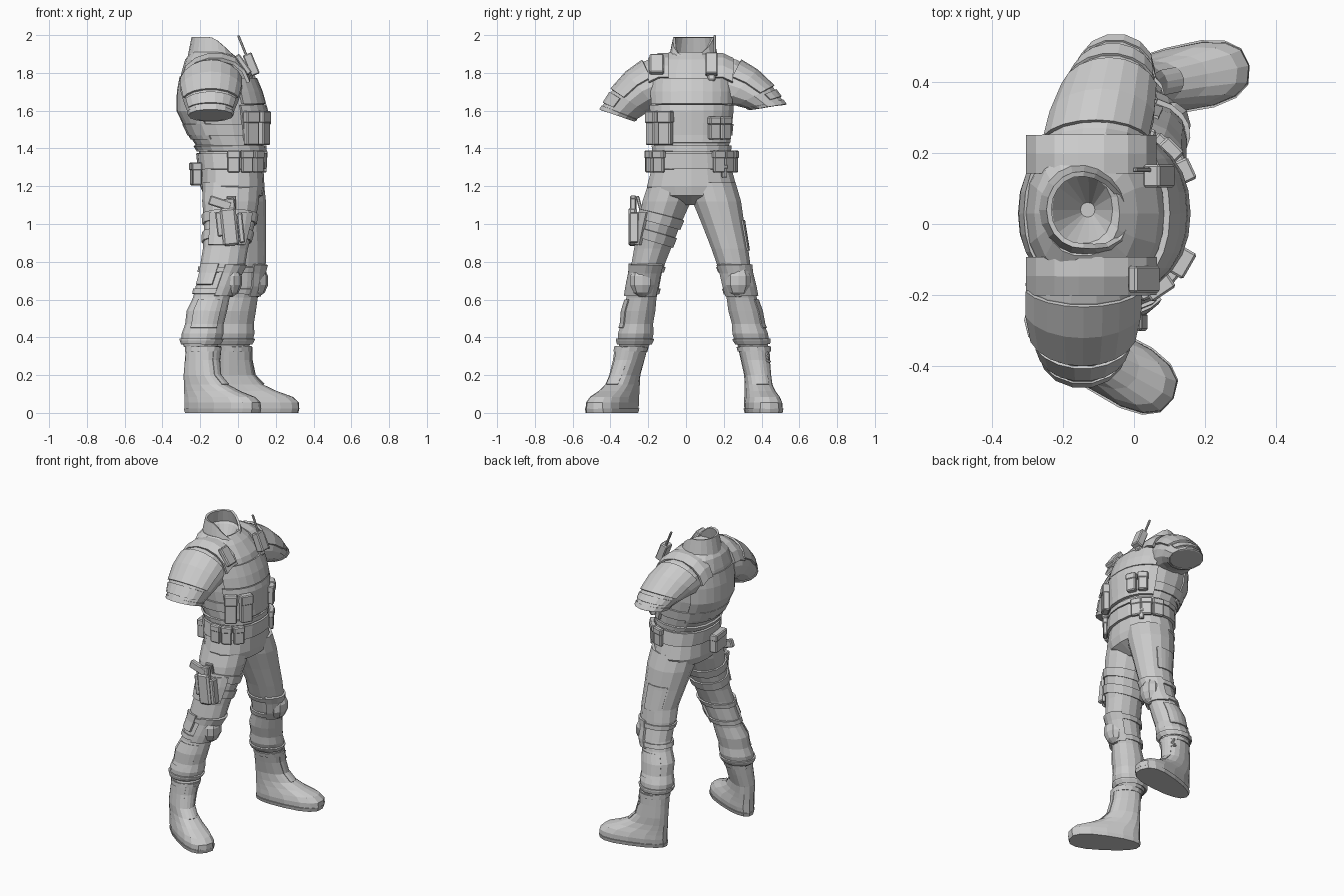
import bpy, bmesh
from math import sin, cos, radians, pi
from mathutils import Vector, Matrix

if "Cube" in bpy.data.objects:
    bpy.data.objects.remove(bpy.data.objects["Cube"])

P = .9  # boxy torso outline

# Linear lookup in a table whose first column is height
def at(table, z):
    t = sorted(table)
    z = min(max(z, t[0][0]), t[-1][0])
    for a, b in zip(t, t[1:]):
        if z <= b[0]:
            f = (z - a[0]) / (b[0] - a[0])
            return [u + (w - u) * f for u, w in zip(a, b)]

# A ring is z, x, y, radius_x, radius_y, tilt about x
def point(ring, a, off=0.0, power=1.0):
    z, x, y, rx, ry, tilt = ring
    c, s = [abs(v) ** power * (1 if v > 0 else -1) for v in (cos(a), sin(a))]
    v = (ry + off) * s
    return Vector((x + (rx + off) * c, y + v * cos(tilt), z + v * sin(tilt)))

def finish(name, bm):
    me = bpy.data.meshes.new(name)
    bm.to_mesh(me)
    bm.free()
    ob = bpy.data.objects.new(name, me)
    bpy.context.collection.objects.link(ob)
    return ob

def grid(name, rows, closed=True, caps=True, thick=0):
    bm = bmesh.new()
    vs = [[bm.verts.new(p) for p in r] for r in rows]
    n = len(vs[0])
    for a, b in zip(vs, vs[1:]):
        for i in range(n if closed else n - 1):
            j = (i + 1) % n
            bm.faces.new((a[i], a[j], b[j], b[i]))
    if closed and caps:
        bm.faces.new(vs[0])
        bm.faces.new(vs[-1])
    bmesh.ops.recalc_face_normals(bm, faces=bm.faces)
    ob = finish(name, bm)
    if thick:
        m = ob.modifiers.new("thickness", "SOLIDIFY")
        m.thickness, m.offset = thick, 0
    return ob

def loft(name, path, n=14, power=1.0):
    return grid(name, [[point(r, 2 * pi * i / n, 0, power) for i in range(n)] for r in path])

# Raised panel or strap that follows a path surface
def shell(name, path, z0, z1, a0=0, a1=360, off=.004, thick=.012, n=14, power=1.0, slope=0):
    zs = sorted({z0, z1} | {r[0] for r in path if z0 < r[0] < z1})
    full = a1 - a0 == 360
    angs = [radians(a0 + (a1 - a0) * i / (n if full else n - 1)) for i in range(n)]
    rows = [[point(at(path, z + slope * sin(a)), a, off, power) for a in angs] for z in zs]
    return grid(name, rows, full, False, thick)

def box(name, loc, size, axis='Y', deg=0, rot=None, bevel=.006):
    bm = bmesh.new()
    bmesh.ops.create_cube(bm, size=1)
    bmesh.ops.scale(bm, vec=size, verts=bm.verts)
    bmesh.ops.bevel(bm, geom=bm.edges[:], offset=min(bevel, min(size) / 4), segments=1, affect='EDGES')
    rot = rot or Matrix.Rotation(radians(deg), 3, axis)
    finish(name, bm).matrix_world = Matrix.Translation(loc) @ rot.to_4x4()

# Flapped pouch facing outward from the torso: depth, width, height
def pouch(name, z, deg, size, off=.012):
    a, r, (d, w, h) = radians(deg), at(body, z), size
    p = point(r, a, off + d / 2, P)
    t = point(r, a + .05, 0, P) - point(r, a - .05, 0, P)
    rot = Matrix.Rotation(t.to_2d().angle_signed(Vector((0, 1))), 3, 'Z')
    box(name, p, size, rot=rot)
    box(name + "_flap", p + Vector((0, 0, h * .33)), (d + .008, w + .006, h * .36), rot=rot)

# Torso and pelvis from z, centre x, radius x, radius y
girth = [(1.1, -.025, .07, .07), (1.15, -.025, .155, .22), (1.2, -.03, .17, .24), (1.29, -.03, .165, .215),
         (1.39, -.035, .172, .198), (1.47, -.062, .195, .208), (1.6, -.09, .23, .222), (1.7, -.103, .215, .225),
         (1.8, -.115, .185, .22), (1.87, -.135, .145, .18), (1.91, -.145, .105, .12)]
body = [(z, x, .03, rx, ry, 0) for z, x, rx, ry in girth]
neck_hole = [(1.9, -.145, .04, .085, .095, 0), (1.78, -.13, .04, .02, .02, 0)]
loft("torso", body + neck_hole, 18, P)
shell("shirt_hem", body, 1.385, 1.415, off=.008, n=18, power=P)

# Standing collar that drops to a V at the front
rows = [[], [], []]
for i in range(19):
    a = radians(8 + 344 * i / 18)
    k = max(0, cos(a)) ** 2
    for f, row in enumerate(rows):
        r = .115 - .013 * f + .04 * k
        row.append((-.15 + r * cos(a), .04 + (r + .012) * sin(a) - .025 * k, 1.86 + .064 * f - .028 * k * (1 + 1.4 * f)))
grid("collar", rows, False, False, .014)

# Sleeves sweep out and droop, tilting from upright to level, with pads and hems
def sleeve(side, start, end, tilts, scale):
    c = -90 if side == "right" else 90
    arm = []
    for f in (0, .25, .5, .75, 1):
        x, y = [start[i] + (end[i] - start[i]) * f for i in (0, 1)]
        z = start[2] + (end[2] - start[2]) * f * f
        tilt = radians(tilts[0] + (tilts[1] - tilts[0]) * f)
        arm.append((z, x, y, scale * (.15 + .08 * f - .115 * f * f), .157 - .06 * f, tilt))
    loft(side + "_sleeve", arm)
    e, m = arm[-1][0], arm[-2][0]
    shell(side + "_sleeve_hem", arm, e, e + .015, off=.001, thick=.008)
    shell(side + "_shoulder_pad", arm, m, arm[0][0] - .012, c - 72, c + 72, .004, .012, 9)
    shell(side + "_arm_patch", arm, e + .025, m - .01, c - 65, c + 65, .003, .008, 8)

sleeve("right", (-.14, -.1, 1.745), (-.145, -.365, 1.575), (-82, -18), 1)
sleeve("left", (-.13, .14, 1.75), (-.05, .435, 1.62), (86, 8), .9)

# Vest: front plates, back panel, side strap and shoulder straps
shell("chest_plate", body, 1.43, 1.63, -66, 66, .01, .018, 11, P)
shell("upper_chest_panel", body, 1.635, 1.77, -62, 62, .01, .018, 11, P)
shell("back_panel", body, 1.45, 1.78, 115, 245, .001, .01, 11, P)
shell("vest_side_strap", body, 1.47, 1.53, n=18, power=P)
for side, y in (("right", -.145), ("left", .195)):
    rows = []
    for i in range(8):
        a = pi * (.06 + .88 * i / 7)
        rows.append([(-.12 + .178 * cos(a), y + s * .053, 1.735 + .163 * sin(a) ** .85 - (.025 if s * y > 0 else 0))
                     for s in (-1, 0, 1)])
    grid(side + "_vest_strap", rows, False, False, .018)

# Vest pouches
for i, deg in enumerate((-56, -32, 27, 45)):
    pouch(f"vest_pouch_{i}", 1.507, deg, (.042, .075, .18) if deg < 0 else (.038, .06, .12))

# Shoulder radio and shoulder pouch
box("radio", (.07, .135, 1.845), (.05, .065, .12), deg=-22)
box("radio_clip", (.075, .135, 1.78), (.03, .04, .05), deg=-22)
box("radio_antenna", (.023, .152, 1.945), (.013, .013, .115), deg=-22)
box("shoulder_pouch", (.028, -.155, 1.845), (.03, .075, .12), deg=-35)

# Belt and belt pouches
shell("belt", body, 1.29, 1.375, off=.008, thick=.018, n=18, power=P)
for i, deg in enumerate((-88, -68, -46, 36, 54, 75)):
    pouch(f"belt_pouch_{i}", 1.33, deg, (.026, .066, .115))
pouch("rear_pouch", 1.265, 190, (.05, .13, .12), .004)
pouch("belt_tail", 1.28, 44, (.02, .03, .07))

# Trouser legs share one girth profile, bloused over the boots; centre lines are z, x, y
thickness = [(1.22, .152, .13), (1.12, .15, .132), (1, .134, .115), (.87, .119, .1), (.79, .119, .091),
             (.74, .108, .084), (.67, .103, .085), (.61, .097, .082), (.54, .107, .09), (.47, .102, .087),
             (.42, .111, .097), (.385, .105, .093), (.35, .087, .079)]
right_line = [(1.22, -.035, -.07), (1, -.045, -.14), (.79, -.08, -.2), (.54, -.165, -.25), (.35, -.2, -.275)]
left_line = [(1.22, -.015, .135), (.87, .03, .232), (.67, .025, .28), (.54, -.012, .312), (.35, -.03, .356)]
legs = {}
for side, line, knee, out in (("right", right_line, -15, -90), ("left", left_line, 5, 90)):
    leg = legs[side] = [(*at(line, z), rx, ry, 0) for z, rx, ry in thickness]
    loft(side + "_trouser_leg", leg)
    for name, z in (("trouser_cuff", .365), ("lower_knee_strap", .63), ("upper_knee_strap", .745)):
        shell(side + "_" + name, leg, z, z + .028)
    # Knee guard with domed cap
    shell(side + "_knee_guard", leg, .62, .785, knee - 68, knee + 68, .006, .014, 8)
    k = point(at(leg, .7), radians(knee), -.035)
    dome = [(k.z + .088 * sin(t), k.x, k.y, .066 * cos(t), .07 * cos(t), 0)
            for t in (-1.35 + .54 * i for i in range(6))]
    loft(side + "_knee_cap", dome, 10, .9)
    shell(side + "_shin_panel", leg, .45, .6, out - 40, out + 40, .002, .008, 6)
shell("thigh_pocket", legs["left"], .86, 1.02, 65, 125, .001, .008, 6)
shell("right_knee_pocket", legs["right"], .68, .79, -155, -100, .006, .016, 5)

# Thigh holster with two sloping straps and a sidearm
for name, z in (("upper", 1), ("lower", .905)):
    shell(f"holster_{name}_strap", legs["right"], z, z + .05, slope=-.03)
shell("holster_leg_panel", legs["right"], .89, 1.06, -135, -40, .008, .016, 7)
box("holster", (-.045, -.283, .985), (.085, .045, .2), deg=-6, bevel=.012)
box("holster_guard", (.015, -.275, .98), (.03, .05, .16), deg=-6)
box("holster_side_pouch", (-.095, -.275, 1), (.04, .04, .13), deg=-6)
box("sidearm_slide", (-.045, -.28, 1.095), (.06, .032, .08), deg=-6)
box("sidearm_grip", (-.095, -.28, 1.11), (.12, .034, .05), deg=18)
box("holster_hanger", (-.035, -.245, 1.1), (.05, .018, .1), 'X', 15)

# Boots: stacked outlines (z, length, half width), heel at the local origin, toe along x
outline = [(.02, .445, .086), (.055, .442, .088), (.085, .41, .082), (.115, .325, .074), (.15, .25, .068),
           (.2, .202, .068), (.28, .182, .075), (.355, .18, .083)]
for side, loc, yaw, lean in (("right", (-.278, -.275, 0), -29, .035), ("left", (-.112, .36, 0), 11, -.02)):
    # Ankle rings stay round and narrow the heel; lower rings broaden towards the toe
    boot = [(z, s / 2, lean * max(0, z - .2) / .155, s / 2, w, 0) for z, s, w in outline]
    sole = [(z, .22, 0, .219 + z / 4, .086 + z / 4, 0) for z in (0, .024)]
    parts = [loft(side + "_boot", boot, 16, .8), loft(side + "_boot_sole", sole, 16, .8),
             shell(side + "_boot_top_band", boot, .325, .35, off=.002),
             shell(side + "_boot_tongue", boot, .15, .33, -28, 28, .003, .01, 5)]
    for ob in parts[:2]:
        for v in ob.data.vertices:
            low = max(0, 1 - v.co.z / .14)
            v.co.y *= 1 + low * (v.co.x - .2) * 1.1
    for ob in parts:
        ob.location = loc
        ob.rotation_euler.z = radians(yaw)

# Lace bow on the left boot
for i, deg in enumerate((40, -35, 75)):
    box(f"boot_lace_{i}", (.045, .415, .31 - .015 * i), (.012, .012, .07), 'X', deg)
